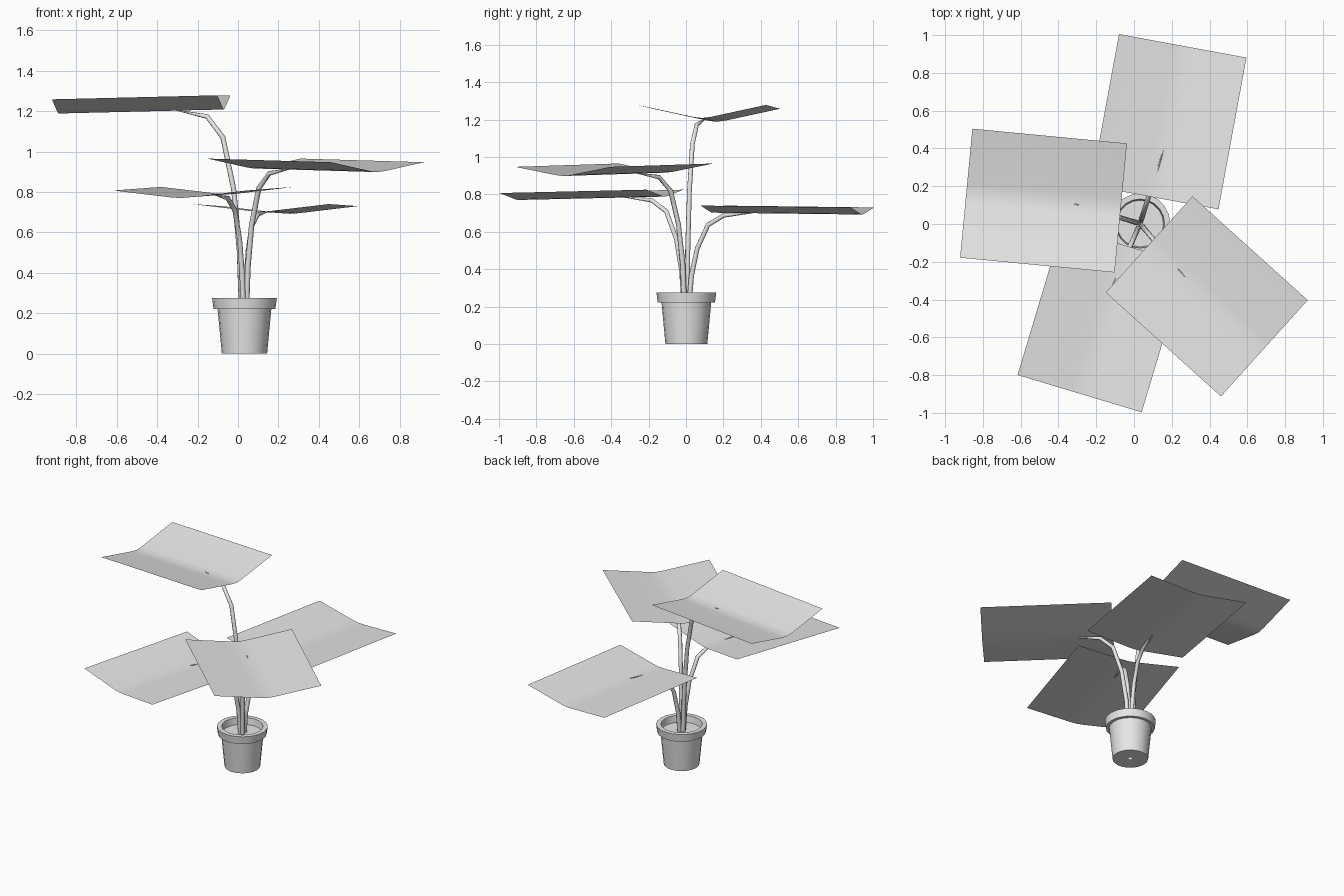
import bpy, bmesh, math
from mathutils import Vector

cube = bpy.data.objects.get("Cube")
if cube:
    bpy.data.objects.remove(cube, do_unlink=True)

grey = bpy.data.materials.new("plain_grey")
grey.use_nodes = True
colour = (0.8, 0.8, 0.8, 1)
grey.diffuse_color = colour
grey.node_tree.nodes["Principled BSDF"].inputs["Base Color"].default_value = colour

POT = Vector((0.032, 0.002, 0))
SOIL_Z = 0.23


def make_object(name, bm, sharp_angle=None):
    mesh = bpy.data.meshes.new(name)
    bm.to_mesh(mesh)
    bm.free()
    mesh.materials.append(grey)
    obj = bpy.data.objects.new(name, mesh)
    bpy.context.collection.objects.link(obj)
    bpy.ops.object.select_all(action="DESELECT")
    obj.select_set(True)
    bpy.context.view_layer.objects.active = obj
    if sharp_angle is None:
        bpy.ops.object.shade_smooth()
    else:
        bpy.ops.object.shade_smooth_by_angle(angle=math.radians(sharp_angle))
    return obj


def skin_rings(bm, rings, closed=True):
    """Join neighbouring rows of points with quads."""
    rows = [[bm.verts.new(p) for p in ring] for ring in rings]
    for a, b in zip(rows, rows[1:]):
        n = len(a)
        for i in range(n if closed else n - 1):
            j = (i + 1) % n
            bm.faces.new((a[i], a[j], b[j], b[i]))
    return rows


def ring(centre, u, v, radius, sides):
    angles = [math.tau * i / sides for i in range(sides)]
    return [centre + (u * math.cos(a) + v * math.sin(a)) * radius for a in angles]


X, Y, Z = Vector((1, 0, 0)), Vector((0, 1, 0)), Vector((0, 0, 1))


def lathe(name, profile, sides=20):
    bm = bmesh.new()
    skin_rings(bm, [ring(POT + Z * z, X, Y, r, sides) for r, z in profile])
    return make_object(name, bm, 40)


# Pot: drain hole, tapered wall, thick rim, inner wall
lathe("pot", [(0.012, 0.002), (0.112, 0), (0.133, 0.222), (0.153, 0.222),
              (0.16, 0.275), (0.13, 0.275), (0.122, SOIL_Z - 0.01)])

# Soil inside the pot
soil = bmesh.new()
soil.faces.new([soil.verts.new(p) for p in ring(POT + Z * SOIL_Z, X, Y, 0.125, 20)])
make_object("soil", soil, 40)


def make_leaf(name, near, far, rise):
    """Rectangular sheet folded up along its midrib."""
    side = Z.cross(far - near).normalized() * 0.343
    fold = [(-1, 1), (-0.15, 0.1), (0, 0), (0.15, 0.1), (1, 1)]
    steps = 4
    rows = []
    for k in range(steps + 1):
        rib = near.lerp(far, k / steps)
        rows.append([rib + side * s + Z * rise * h for s, h in fold])
    bm = bmesh.new()
    skin_rings(bm, rows, closed=False)
    bm.normal_update()
    if sum(f.normal.z for f in bm.faces) < 0:
        bmesh.ops.reverse_faces(bm, faces=bm.faces)
    make_object(name, bm)


def make_stem(name, tip, sides=8):
    """Arching tube: steep at the pot, level under the leaf, pointed at the tip."""
    base = POT + Z * (SOIL_Z - 0.01)
    out = Vector((tip.x - base.x, tip.y - base.y, 0))
    up = Z * (tip.z - base.z)
    arch = [(0.04, 0), (0.07, 0.3), (0.15, 0.6), (0.3, 0.86), (0.52, 0.965), (1, 1)]
    radii = [0.014, 0.014, 0.013, 0.013, 0.012, 0.001]
    path = [base + out * d + up * h for d, h in arch]
    across = Z.cross(out).normalized()
    rings = []
    for i, p in enumerate(path):
        before, after = path[max(i - 1, 0)], path[min(i + 1, len(path) - 1)]
        tangent = (after - before).normalized()
        rings.append(ring(p, across, tangent.cross(across), radii[i], sides))
    bm = bmesh.new()
    rows = skin_rings(bm, rings)
    bm.faces.new(rows[-1])
    bmesh.ops.recalc_face_normals(bm, faces=bm.faces)
    make_object(name, bm, 50)


# Leaves: midrib start, midrib end, lift of the outer edges
leaves = {
    "left_rear": ((0.11, 0.14, 0.702), (0.258, 0.943, 0.692), 0.038),
    "right": ((-0.07, 0.085, 1.208), (-0.888, 0.163, 1.188), 0.07),
    "left_front": ((0.08, -0.108, 0.916), (0.69, -0.658, 0.898), 0.049),
    "right_front": ((-0.052, -0.112, 0.788), (-0.288, -0.898, 0.77), 0.037),
}
for place, (near, far, rise) in leaves.items():
    near, far = Vector(near), Vector(far)
    make_leaf(place + "_leaf", near, far, rise)
    make_stem(place + "_stem", near.lerp(far, 0.31) + Z * 0.006)
